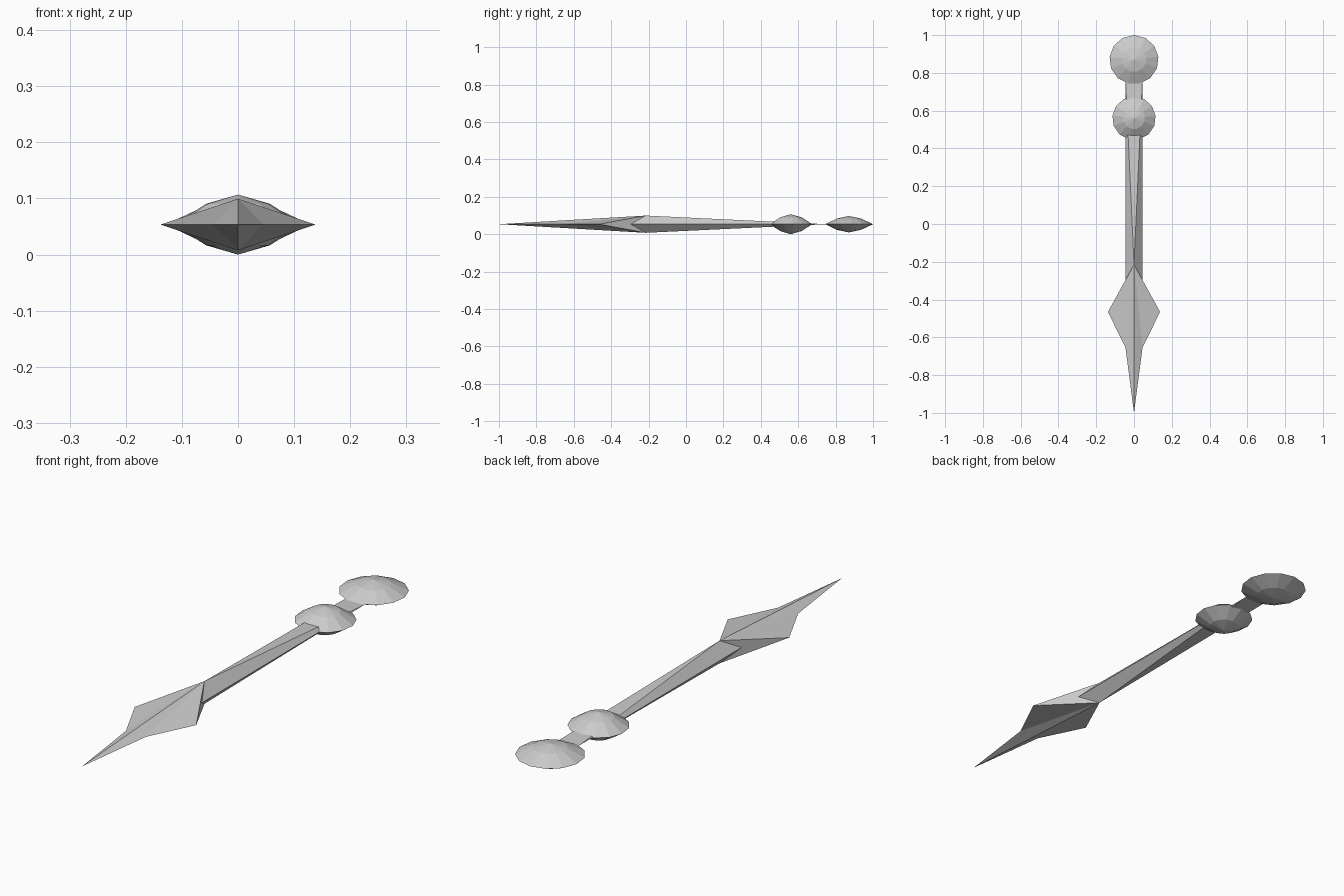
import bpy
import bmesh
from math import sin, cos, tau

cube = bpy.data.objects.get("Cube")
if cube:
    bpy.data.objects.remove(cube, do_unlink=True)

MID = 0.0535   # height of the symmetry plane
RIDGE = 0.046  # ridge height above that plane

# Single plain grey
grey = bpy.data.materials.new("light grey")
grey.use_nodes = True
colour = (0.6, 0.6, 0.6, 1)
grey.diffuse_color = colour
grey.node_tree.nodes["Principled BSDF"].inputs["Base Color"].default_value = colour


def make_part(name, points, faces):
    """Build one flat-shaded mesh part around the symmetry plane."""
    bm = bmesh.new()
    verts = [bm.verts.new((x, y, MID + z)) for x, y, z in points]
    for face in faces:
        bm.faces.new([verts[i] for i in face])
    bmesh.ops.recalc_face_normals(bm, faces=bm.faces)
    mesh = bpy.data.meshes.new(name)
    bm.to_mesh(mesh)
    bm.free()
    mesh.materials.append(grey)
    obj = bpy.data.objects.new(name, mesh)
    bpy.context.collection.objects.link(obj)


def make_bead(name, y, radius, height, sides=13):
    """Lens-shaped bead: pole, half-radius ring, rim, ring, pole."""
    points = [(0, y, height)]
    for r, z in ((0.5, 0.69), (1, 0), (0.5, -0.69)):
        points += [(radius * r * sin(tau * i / sides),
                    y + radius * r * cos(tau * i / sides), height * z)
                   for i in range(sides)]
    points.append((0, y, -height))
    last = len(points) - 1
    faces = []
    for i in range(sides):
        a, b = 1 + i, 1 + (i + 1) % sides
        faces += [(0, a, b),
                  (a, a + sides, b + sides, b),
                  (a + sides, a + 2 * sides, b + 2 * sides, b + sides),
                  (a + 2 * sides, last, b + 2 * sides)]
    make_part(name, points, faces)


# Arrow head: tip, back ridge ends, then neck and barb on each side
head = [(0, -1, 0), (0, -0.215, RIDGE), (0, -0.215, -RIDGE)]
head_faces = []
for side in (-1, 1):
    n = len(head)
    head += [(side * 0.045, -0.655, 0), (side * 0.138, -0.465, 0)]
    for ridge in (1, 2):
        head_faces += [(0, n, ridge), (n, n + 1, ridge)]
    head_faces.append((n + 1, 1, 2))
make_part("arrow_head", head, head_faces)

# Shaft: diamond section at the head, tapering to a flat edge
W = 0.044
shaft = [(-W, -0.3, 0), (W, -0.3, 0), (-W, 0.75, 0), (W, 0.75, 0),
         (0, -0.215, RIDGE), (0, -0.215, -RIDGE)]
shaft_faces = []
for ridge in (4, 5):
    shaft_faces += [(0, 1, ridge), (0, 2, ridge), (1, 3, ridge), (2, 3, ridge)]
make_part("shaft", shaft, shaft_faces)

# Beads at the tail
make_bead("middle_bead", 0.56, 0.115, MID)
make_bead("end_bead", 0.87, 0.13, 0.044)
